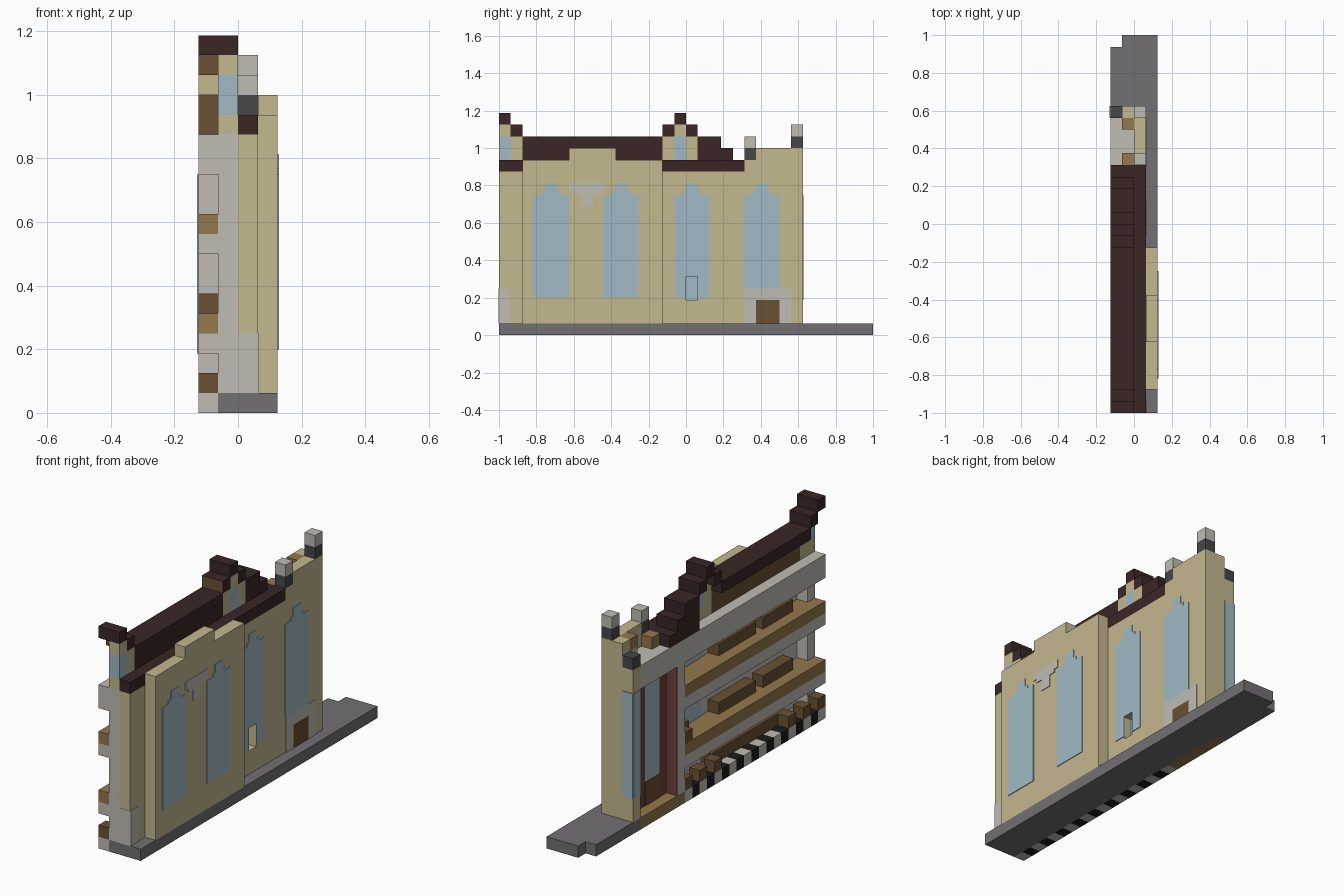
import bpy
import bmesh
from mathutils import Vector

cube = bpy.data.objects.get("Cube")
if cube:
    bpy.data.objects.remove(cube, do_unlink=True)

UNIT = 1 / 16          # one block
PLATE = 0.06           # painted plate thickness, in blocks


def make_material(name, hex_colour):
    channels = [int(hex_colour[n:n + 2], 16) / 255 for n in (0, 2, 4)]
    linear = [((c + 0.055) / 1.055) ** 2.4 for c in channels]
    mat = bpy.data.materials.new(name)
    mat.use_nodes = True
    mat.diffuse_color = (*linear, 1)
    shader = mat.node_tree.nodes["Principled BSDF"]
    shader.inputs["Base Color"].default_value = (*linear, 1)
    shader.inputs["Roughness"].default_value = 0.9
    return mat


plaster = make_material("warm plaster", "c4b88f")
stone = make_material("pale stone", "c0bcb4")
paving = make_material("grey paving", "727072")
glass = make_material("blue glass", "a0bac4")
roofing = make_material("dark roof", "3a2626")
walnut = make_material("dark wood", "6a5033")
oak = make_material("light wood", "95784c")
slate = make_material("slate", "484747")
redwood = make_material("red wood", "6e4038")
black = make_material("black", "1c1b1b")


def box(name, mat, x, y, z, inner=None, front=None):
    """Block spanning grid ranges; inner recolours -x faces, front -y faces."""
    mesh = bpy.data.meshes.new(name)
    for m in (mat, inner or mat, front or mat):
        mesh.materials.append(m)
    bm = bmesh.new()
    bmesh.ops.create_cube(bm, size=1)
    low = Vector((x[0] - 2, y[0] - 16, z[0])) * UNIT
    high = Vector((x[1] - 2, y[1] - 16, z[1])) * UNIT
    for v in bm.verts:
        v.co = [high[a] if v.co[a] > 0 else low[a] for a in range(3)]
    bm.normal_update()
    for f in bm.faces:
        if f.normal.x < -0.5:
            f.material_index = 1
        elif f.normal.y < -0.5:
            f.material_index = 2
    bm.to_mesh(mesh)
    bm.free()
    obj = bpy.data.objects.new(name, mesh)
    bpy.context.collection.objects.link(obj)
    return obj


def cell(name, mat, x, y, z, **faces):
    return box(name, mat, (x, x + 1), (y, y + 1), (z, z + 1), **faces)


def side_plate(name, mat, x, y, z):
    return box(name, mat, (x, x + PLATE), y, z)


# Ground
box("pavement", paving, (1, 4), (0, 32), (0, 1))
box("pavement_edge", paving, (0, 1), (25, 31), (0, 1))
box("doorstep", oak, (0, 1), (19, 25), (0, 1))
for y in range(19):
    cell("striped_kerb", black if y % 2 else stone, 0, y, 0)

# Outer walls
box("end_wall", plaster, (2, 3), (0, 2), (1, 14), inner=stone)
box("wing_inner_wall", plaster, (2, 3), (2, 14), (1, 14), inner=stone)
box("wing_wall", plaster, (3, 4), (2, 14), (1, 15))
box("wing_parapet", plaster, (3, 4), (6, 10), (15, 16))
box("hall_wall_a", plaster, (2, 3), (14, 16), (1, 14), inner=stone)
box("hall_wall_b", plaster, (2, 3), (17, 21), (1, 14), inner=stone)
box("hall_sill", plaster, (2, 3), (16, 17), (1, 3), inner=stone)
box("hall_lintel", plaster, (2, 3), (16, 17), (5, 14), inner=stone)
box("recess_glass", glass, (2, 2.3), (16, 17), (3, 5))
box("tower_wall", plaster, (2, 3), (21, 22), (1, 15))
box("tower_wall_high", plaster, (2, 3), (22, 26), (1, 16))
box("tower_end", plaster, (1, 2), (25, 26), (1, 16))
box("tower_corner", plaster, (0, 1), (25, 26), (1, 14))
cell("corner_cap", slate, 0, 25, 14)
box("cornice", roofing, (2, 3), (0, 21), (14, 15))

# Tower finials
for y, z in ((21, 15), (25, 16)):
    cell("finial_base", slate, 2, y, z)
    cell("finial_top", stone, 2, y, z + 1)

# Tall windows with stepped heads
for x, y, sill in ((4, 3, 3.2), (4, 9, 3.2), (3, 21, 4)):
    side_plate("tall_window", glass, x, (y - 0.1, y + 3), (sill, 12))
for y in (15, 17):
    side_plate("hall_window_side", glass, 3, (y, y + 1), (3.2, 12))
side_plate("hall_window_middle", glass, 3, (16, 17), (5, 12))
for x, y in ((4, 3), (4, 9), (3, 15), (3, 21)):
    side_plate("window_head", glass, x, (y + 1, y + 2), (12, 13))
    side_plate("window_shoulder", glass, x, (y + 0.7, y + 2.3), (12, 12.3))

# Stone trim and side door
side_plate("plaque", stone, 4, (6, 9), (12.3, 13))
side_plate("plaque_middle", stone, 4, (6.4, 8.6), (12, 12.3))
side_plate("plaque_drop", stone, 4, (7, 8), (11, 12))
side_plate("door_surround_left", stone, 3, (21, 22), (1, 4))
side_plate("door_surround_right", stone, 3, (24, 25), (1, 4))
side_plate("door_surround_top", stone, 3, (22, 24), (3, 4))
side_plate("side_door", walnut, 3, (22, 24), (1, 3))
side_plate("corner_stone", stone, 3, (0, 1), (1, 4))
box("corner_stone_front", stone, (2, 3), (-PLATE / 3, 0), (1, 4))

# Tower corner window
box("corner_window_end", glass, (0, 1), (26, 26 + PLATE), (3, 12))
box("corner_window_side", glass, (-PLATE, 0), (25, 26), (3, 12))

# Open rooms: end pillar, floors and ceiling beam
box("end_pillar", stone, (1, 2), (0, 1), (1, 14))
for z in (3, 8):
    box("floor_beam", stone, (0, 2), (0, 19), (z, z + 1))
    box("floor_boards", oak, (0, 2), (0, 19), (z + 1, z + 2))
    for start, end in ((3, 7), (8, 13)):
        box("long_bench", walnut, (1, 2), (start, end), (z + 2, z + 3))
box("ceiling_beam", stone, (0, 2), (0, 25), (12, 14))
box("ground_counter", walnut, (1, 2), (4, 14), (1, 2))
for y in (0, 2, 4, 14, 16, 18):
    cell("stool", walnut, 0, y, 1)
cell("upper_stool", walnut, 0, 18, 5)
cell("upper_stool", walnut, 1, 17, 5)
for low, high in ((5, 8), (10, 12)):
    box("inner_window", glass, (2 - PLATE, 2), (14, 17.5), (low, high))

# Street entrance
box("entrance_pier", stone, (0, 1), (19, 20), (1, 12))
box("pier_lining", redwood, (0, 1), (20, 20 + PLATE), (1, 12))
for start, end, mat in ((19, 21, redwood), (21, 23, glass), (23, 25, redwood)):
    box("entrance_panel", mat, (1, 2), (start, end), (1, 12))
box("entrance_base", walnut, (1 - PLATE, 1), (21, 23), (1, 3))

# Long roof with hollow attic
box("roof_wall", roofing, (1, 2), (2, 14), (14, 16), inner=walnut)
box("roof_top", roofing, (1, 2), (2, 14), (16, 17))
box("roof_eave", roofing, (0, 1), (2, 14), (16, 17), front=plaster)

# Stepped gables
for peak in (0, 15):
    cell("gable_base", plaster, 1, peak, 14)
    box("gable_window", glass, (1, 2), (peak, peak + 1), (15, 17))
    cell("gable_top", plaster, 1, peak, 17)
    box("gable_cap", roofing, (0, 2), (peak, peak + 1), (18, 19))
    for y in (peak - 1, peak + 1):
        if y > 0:
            box("gable_shoulder", plaster, (1, 2), (y, y + 1), (14, 17))
            box("gable_step", roofing, (0, 2), (y, y + 1), (17, 18), front=walnut)

# Roof stepping down to the terrace
for start, end, top in ((17, 19, 17), (19, 20, 16), (20, 21, 15)):
    box("roof_stair", roofing, (0, 2), (start, end), (14, top), front=walnut)

# Terrace crates
cell("terrace_crate", oak, 1, 21, 14)
box("terrace_post", plaster, (1, 2), (24, 25), (14, 15))
cell("terrace_crate", oak, 1, 24, 15)
